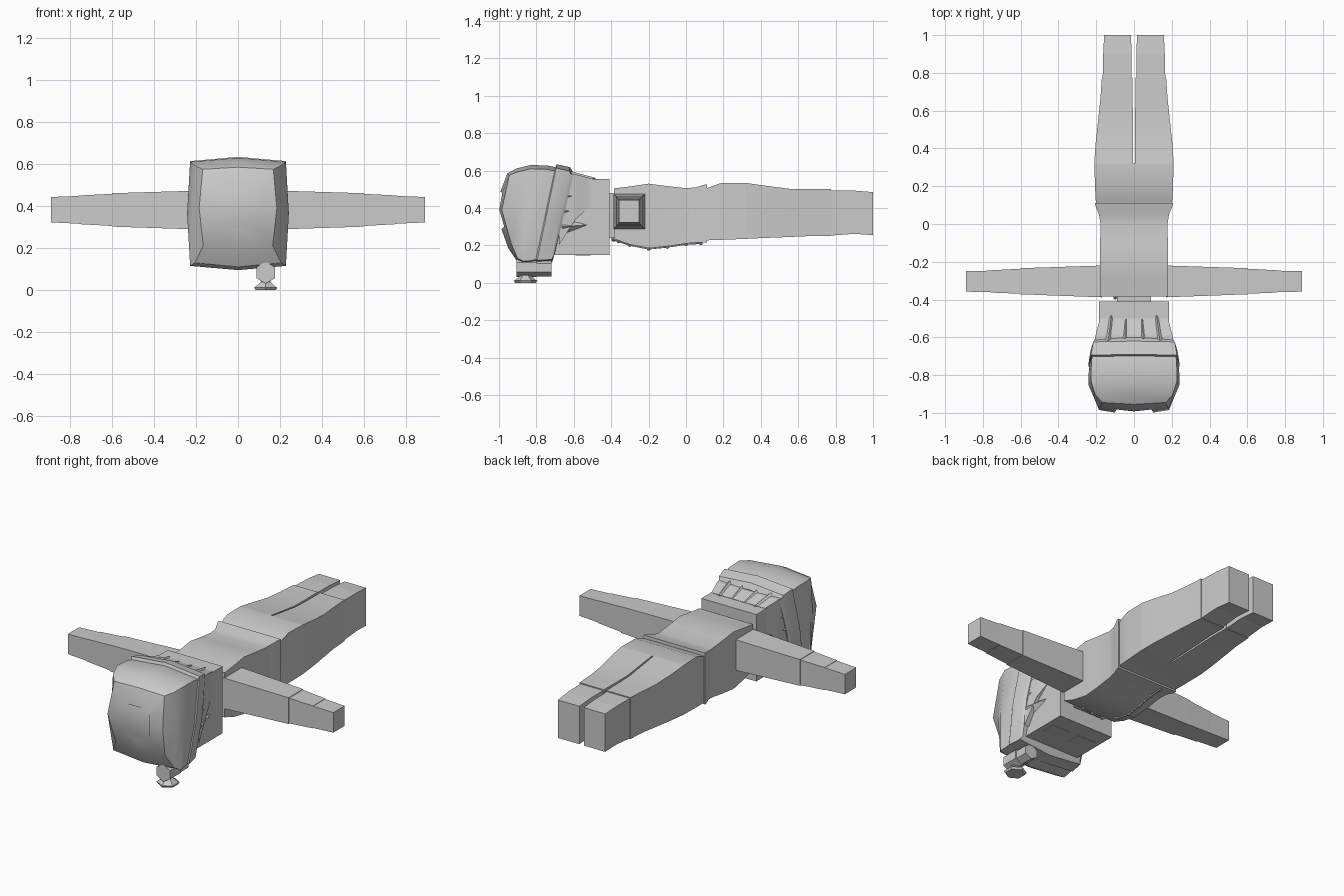
import bpy, bmesh, math
from mathutils import Vector, Matrix

if "Cube" in bpy.data.objects:
    bpy.data.objects.remove(bpy.data.objects["Cube"])


def finish(name, bm, smooth=None):
    bmesh.ops.recalc_face_normals(bm, faces=bm.faces)
    me = bpy.data.meshes.new(name)
    bm.to_mesh(me)
    bm.free()
    ob = bpy.data.objects.new(name, me)
    bpy.context.collection.objects.link(ob)
    if smooth:
        bpy.ops.object.select_all(action='DESELECT')
        bpy.context.view_layer.objects.active = ob
        ob.select_set(True)
        bpy.ops.object.shade_smooth_by_angle(angle=math.radians(smooth))
    return ob


def loft(name, rings, smooth=None):
    """Skin a list of equal-length point rings and cap both ends."""
    bm = bmesh.new()
    loops = [[bm.verts.new(p) for p in r] for r in rings]
    n = len(loops[0])
    for a, b in zip(loops, loops[1:]):
        for i in range(n):
            bm.faces.new((a[i], a[(i + 1) % n], b[(i + 1) % n], b[i]))
    bm.faces.new(loops[0])
    bm.faces.new(loops[-1])
    return finish(name, bm, smooth)


def rect_y(y, x0, x1, z0, z1):
    return [(x0, y, z0), (x1, y, z0), (x1, y, z1), (x0, y, z1)]


def rect_x(x, y0, y1, z0, z1):
    return [(x, y0, z0), (x, y1, z0), (x, y1, z1), (x, y0, z1)]


def box(name, x0, x1, y0, y1, z0, z1):
    return loft(name, [rect_y(y0, x0, x1, z0, z1), rect_y(y1, x0, x1, z0, z1)])


def cone(name, a, b, r1, r2, sides, spin=0):
    a, b = Vector(a), Vector(b)
    bm = bmesh.new()
    m = Matrix.Translation((a + b) / 2) @ (b - a).to_track_quat('Z', 'Y').to_matrix().to_4x4()
    bmesh.ops.create_cone(bm, cap_ends=True, segments=sides, radius1=r1, radius2=r2,
                          depth=(b - a).length, matrix=m @ Matrix.Rotation(spin, 4, 'Z'))
    return finish(name, bm)


# Torso: y, half width, bottom, top
torso = [(-.385, .18, .235, .505), (-.3, .18, .205, .515), (-.2, .18, .185, .53),
         (-.1, .179, .195, .517), (0, .178, .21, .506), (.05, .185, .215, .51),
         (.10, .205, .215, .525), (.112, .206, .216, .527)]
loft("torso", [rect_y(y, -w, w, a, b) for y, w, a, b in torso], 40)
box("neck", -.09, .09, -.415, -.37, .24, .48)

# Hips joined above the leg slit
hips = [(.105, .195, .225, .505), (.125, .203, .228, .51), (.19, .206, .23, .535),
        (.32, .21, .235, .534)]
loft("hips", [rect_y(y, -w, w, a, b) for y, w, a, b in hips], 40)

for s, side in ((1, "right"), (-1, "left")):
    # Trouser leg and shoe
    leg = [(.32, .004, .21, .235, .534), (.42, .005, .204, .24, .52),
           (.55, .006, .19, .245, .503), (.66, .007, .178, .25, .501), (.775, .008, .17, .25, .501)]
    loft("trouser_leg_" + side, [rect_y(y, s * i, s * w, a, b) for y, i, w, a, b in leg], 40)
    shoe = [(.765, .012, .166, .252, .495), (.9, .014, .163, .262, .493), (1, .015, .158, .255, .485)]
    loft("shoe_" + side, [rect_y(y, s * i, s * w, a, b) for y, i, w, a, b in shoe])
    # Sleeve, forearm and hand
    loft("sleeve_" + side, [rect_x(s * x, *r) for x, r in (
        (.17, (-.388, -.22, .288, .474)), (.6, (-.372, -.234, .302, .461)))])
    loft("forearm_" + side, [rect_x(s * x, *r) for x, r in (
        (.58, (-.37, -.236, .304, .459)), (.757, (-.363, -.245, .314, .45)))])
    loft("hand_" + side, [rect_x(s * x, *r) for x, r in (
        (.757, (-.361, -.247, .316, .448)), (.89, (-.358, -.25, .322, .443)))])
    # Eye panel on the face
    box("eye_" + side, s * .03, s * .15, -.59, -.51, .146, .16)
    # Pointed hair locks on the sides and back of the head
    for z, tip in ((.46, -.54), (.38, -.56), (.3, -.53)):
        cone("side_lock_" + side, (s * .178, -.66, z), (s * .186, tip, z + .01), .045, 0, 4)
    for x, tip in ((.14, -.48), (.05, -.5)):
        cone("back_lock_" + side, (s * x, -.64, .545), (s * x * .85, tip, .56), .06, 0, 4)

# Head and the hair swelling below the hat
box("head", -.184, .184, -.80, -.41, .15, .555)
loft("hair", [rect_y(y, -w, w, a, b) for y, w, a, b in (
    (-.50, .18, .42, .557), (-.59, .204, .34, .58), (-.68, .215, .2, .585))])


# Hat: rings slope back from crown to rim, with bulging sides
def hat_ring(yt, yb, w, zb, zt, bulge=.014, drop=.02):
    zc = (zt + zb) / 2
    pts = [(0, zt), (w, zt - drop), (w + bulge, zc), (w, zb + drop),
           (0, zb), (-w, zb + drop), (-w - bulge, zc), (-w, zt - drop)]
    out = []
    for x, z in pts:
        t = (z - zb) / (zt - zb)
        # the crown end is domed toward the front
        out.append((x, yb + (yt - yb) * t, z))
    return out


loft("hat_brim", [hat_ring(*r) for r in (
    (-.60, -.71, .205, .125, .585), (-.62, -.72, .216, .105, .618),
    (-.69, -.80, .228, .10, .634), (-.70, -.81, .22, .112, .615))], 30)

crown = [hat_ring(*r) for r in (
    (-.69, -.80, .222, .105, .617), (-.74, -.84, .226, .098, .627),
    (-.83, -.87, .228, .095, .630), (-.905, -.90, .205, .11, .612))]
front = [(0, -.955, .585), (.168, -.945, .575), (.185, -.985, .39), (.165, -.935, .21),
         (0, -.95, .185), (-.165, -.935, .21), (-.185, -.985, .39), (-.168, -.945, .575)]
tip = [(x * .55, -.998 if abs(z - .39) < .01 else y - .037, .39 + (z - .39) * .5)
       for x, y, z in front]
loft("hat_crown", crown + [front, tip], 30)

# Hexagonal horn fixed to the hat front
hx = .132
cone("horn_tube", (hx, -.81, .08), (hx, -.72, .08), .046, .046, 6)
cone("horn_elbow", (hx, -.905, .083), (hx, -.80, .083), .052, .052, 6)
cone("horn_throat", (hx, -.858, .06), (hx, -.858, .03), .03, .025, 6)
cone("horn_bell", (hx, -.858, .04), (hx, -.858, .01), .026, .062, 6)
cone("horn_rim", (hx, -.858, .012), (hx, -.858, 0), .064, .056, 6)

# Beaded cord across the chest
path = [(.06, -.36, .222), (-.02, -.385, .23), (-.1, -.39, .232), (-.13, -.3, .202),
        (-.13, -.2, .182), (-.125, -.1, .192), (-.12, 0, .207), (-.12, .08, .212)]
for i, p in enumerate(path):
    bm = bmesh.new()
    bmesh.ops.create_icosphere(bm, subdivisions=1, radius=.011, matrix=Matrix.Translation(p))
    finish("cord_bead", bm)
    if i:
        cone("cord", path[i - 1], p, .005, .005, 5)
